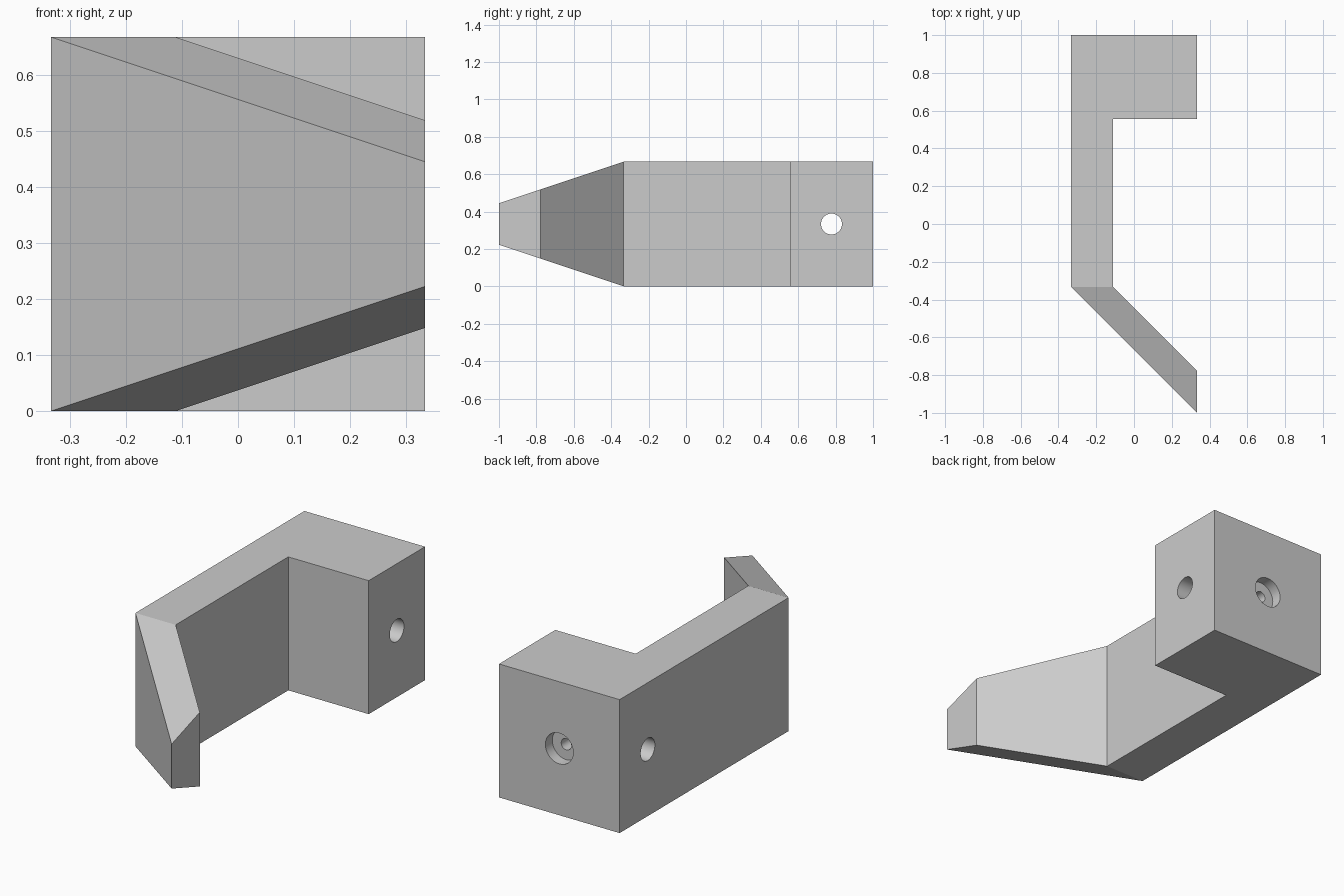
import bpy, bmesh, math

cube = bpy.data.objects.get("Cube")
if cube:
    bpy.data.objects.remove(cube, do_unlink=True)

U = 2 / 9          # wall thickness
E = 1.5 * U        # half width
HEIGHT = 3 * U

grey = bpy.data.materials.new("grey")
grey.use_nodes = True
grey.diffuse_color = (0.6, 0.6, 0.6, 1)
grey.node_tree.nodes["Principled BSDF"].inputs["Base Color"].default_value = (0.6, 0.6, 0.6, 1)

# Bracket outline: block with long wall, and slanted arm sharing the bend edge
points = [(-E, -E), (E - 2 * U, -E), (E - 2 * U, 2.5 * U), (E, 2.5 * U),
          (E, 1), (-E, 1), (E, -1), (E, U - 1)]
bm = bmesh.new()
v = [bm.verts.new((x, y, 0)) for x, y in points]
bm.faces.new(v[:6])
bm.faces.new((v[0], v[6], v[7], v[1]))
ext = bmesh.ops.extrude_face_region(bm, geom=bm.faces[:], use_keep_orig=True)
for g in ext["geom"]:
    if isinstance(g, bmesh.types.BMVert):
        g.co.z = HEIGHT

# Taper the arm evenly above and below towards its tip
for vert in bm.verts:
    inset = max(0, -E - vert.co.y) / 3
    vert.co.z += inset if vert.co.z < HEIGHT / 2 else -inset
bmesh.ops.recalc_face_normals(bm, faces=bm.faces[:])
mesh = bpy.data.meshes.new("hook_bracket")
bm.to_mesh(mesh)
bm.free()
mesh.materials.append(grey)
bracket = bpy.data.objects.new("hook_bracket", mesh)
bpy.context.collection.objects.link(bracket)


def drill(name, radius, depth, location, rotation):
    """Cut a round hole centred on location through the bracket."""
    bpy.ops.mesh.primitive_cylinder_add(vertices=48, radius=radius, depth=depth,
                                        location=location, rotation=rotation)
    cutter = bpy.context.object
    cutter.name = name
    cutter.hide_render = True
    cutter.data.materials.append(grey)
    mod = bracket.modifiers.new(name, "BOOLEAN")
    mod.operation = "DIFFERENCE"
    mod.solver = "EXACT"
    mod.object = cutter
    bpy.context.view_layer.objects.active = bracket
    bpy.ops.object.modifier_apply(modifier=name)
    bpy.data.objects.remove(cutter, do_unlink=True)


# Cross hole, then the counterbored screw hole in the back that meets it
MID = HEIGHT / 2
HOLE_Y = 1 - U
along_x, along_y = (0, math.pi / 2, 0), (math.pi / 2, 0, 0)
drill("cross_hole", 0.056, 1, (0, HOLE_Y, MID), along_x)
drill("screw_hole", 0.028, 0.4, (0, HOLE_Y + 0.2, MID), along_y)
drill("counterbore", 0.077, 0.11, (0, 1, MID), along_y)

bpy.ops.object.select_all(action="DESELECT")
bracket.select_set(True)
bpy.context.view_layer.objects.active = bracket
bpy.ops.object.shade_smooth_by_angle(angle=math.radians(15))
